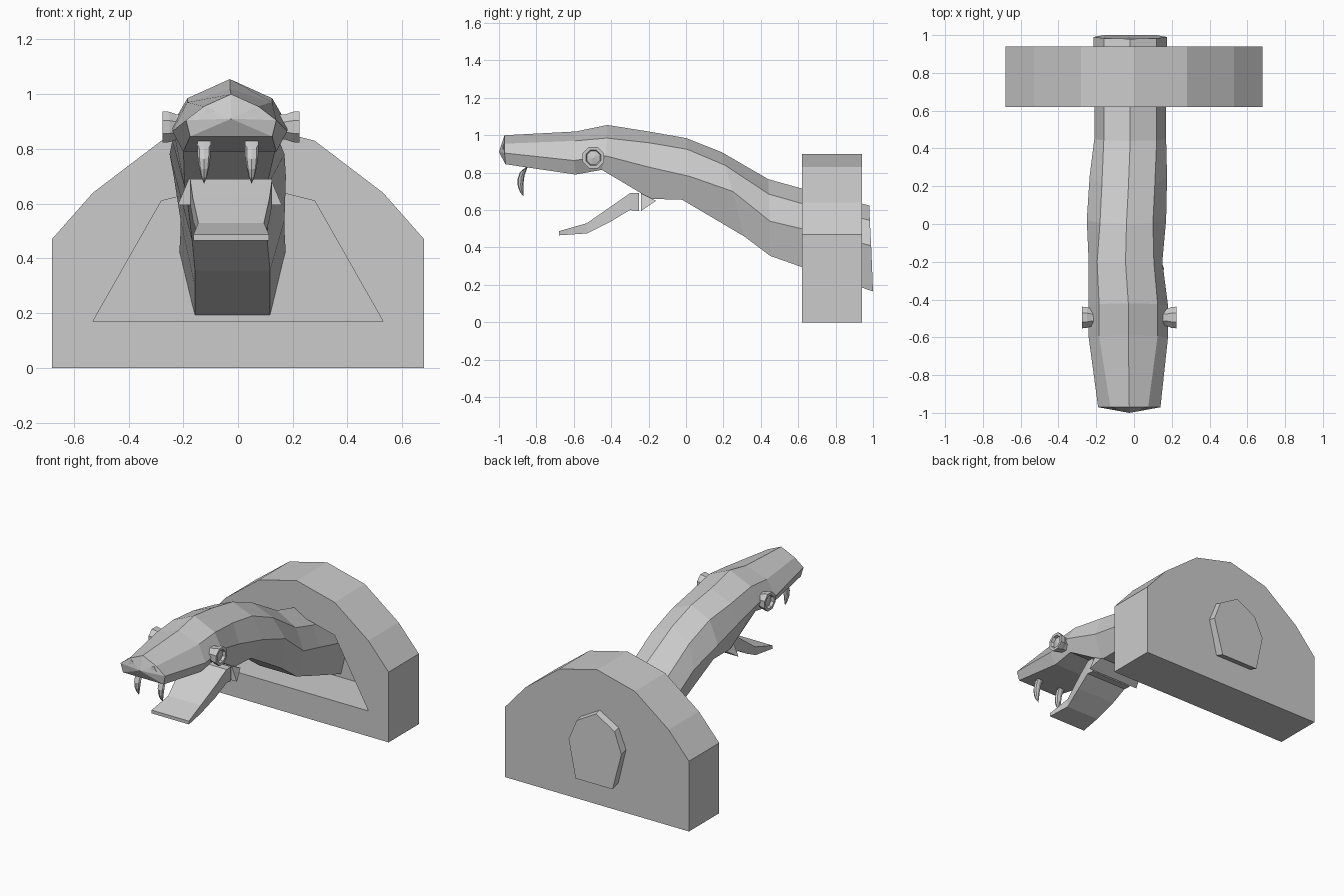
import bpy, bmesh
from math import sin, cos, pi

if "Cube" in bpy.data.objects:
    bpy.data.objects.remove(bpy.data.objects["Cube"])

CX = -0.025  # the animal sits slightly left of the plaque centre


def finish(bm, name):
    bmesh.ops.recalc_face_normals(bm, faces=bm.faces)
    me = bpy.data.meshes.new(name)
    bm.to_mesh(me)
    bm.free()
    ob = bpy.data.objects.new(name, me)
    bpy.context.collection.objects.link(ob)
    return ob


def loft(name, rings, tip=None):
    """Skin equal-sized rings of points; close the end with a cap or a point."""
    bm = bmesh.new()
    vr = [[bm.verts.new(p) for p in r] for r in rings]
    n = len(vr[0])
    for a, b in zip(vr, vr[1:]):
        for i in range(n):
            j = (i + 1) % n
            bm.faces.new((a[i], a[j], b[j], b[i]))
    bm.faces.new(vr[0])
    if tip:
        t = bm.verts.new(tip)
        for i in range(n):
            bm.faces.new((vr[-1][i], vr[-1][(i + 1) % n], t))
    else:
        bm.faces.new(vr[-1])
    return finish(bm, name)


# Wall plaque with a deep recess in the front
half = [(0.68, 0), (0.68, 0.47), (0.53, 0.64), (0.28, 0.83), (0, 0.90)]
hole = [(0.53, 0.17), (0.28, 0.61), (0, 0.68)]


def mirrored(pts):
    return pts + [(-x, z) for x, z in reversed(pts[:-1])]


bm = bmesh.new()
outer, inner = mirrored(half), mirrored(hole)
of = [bm.verts.new((x, 0.62, z)) for x, z in outer]
ob_ = [bm.verts.new((x, 0.94, z)) for x, z in outer]
hf = [bm.verts.new((x, 0.62, z)) for x, z in inner]
hb = [bm.verts.new((x, 0.92, z)) for x, z in inner]
for a, b in ((of, ob_), (hf, hb)):
    for i in range(len(a)):
        j = (i + 1) % len(a)
        bm.faces.new((a[i], a[j], b[j], b[i]))
bm.faces.new(ob_)
bm.faces.new(hb)
edges = [bm.edges.get((l[i], l[i - 1])) for l in (of, hf) for i in range(len(l))]
bmesh.ops.triangle_fill(bm, edges=edges, use_beauty=True)
finish(bm, "wall_plaque")

# Neck and head: seven-sided sections from the back end to the snout
# (cx, top yz, middle yz, bottom yz, shoulder drop, half widths)
sections = [
    (-0.02, (0.98, 0.625), (0.99, 0.41), (1.0, 0.165), 0.08, 0.14, 0.195, 0.137),
    (-0.02, (0.62, 0.715), (0.62, 0.50), (0.62, 0.295), 0.08, 0.14, 0.19, 0.137),
    (-0.02, (0.44, 0.765), (0.45, 0.54), (0.45, 0.355), 0.08, 0.14, 0.19, 0.137),
    (-0.03, (0.19, 0.91), (0.25, 0.70), (0.31, 0.46), 0.07, 0.14, 0.205, 0.137),
    (-0.04, (0.0, 0.985), (0.02, 0.78), (-0.02, 0.655), 0.06, 0.14, 0.21, 0.15),
    (-0.045, (-0.2, 1.02), (-0.2, 0.83), (-0.19, 0.66), 0.06, 0.15, 0.195, 0.15),
    (-0.03, (-0.42, 1.055), (-0.43, 0.89), (-0.45, 0.815), 0.07, 0.155, 0.21, 0.17),
    (-0.03, (-0.59, 1.02), (-0.60, 0.865), (-0.59, 0.79), 0.05, 0.155, 0.21, 0.17),
    (-0.025, (-0.97, 1.0), (-0.97, 0.905), (-0.965, 0.845), 0.045, 0.10, 0.165, 0.15),
]
rings = []
for cx, (yt, zt), (ym, zm), (yb, zb), drop, wu, wm, wb in sections:
    yu = yt + (ym - yt) * 0.3
    right = [(wu, yu, zt - drop), (wm, ym, zm), (wb, yb, zb)]
    rings.append([(cx, yt, zt)] + [(cx + w, y, z) for w, y, z in right]
                 + [(cx - w, y, z) for w, y, z in reversed(right)])
loft("head_and_neck", rings, tip=(-0.025, -1.0, 0.91))

# Lower jaw: rectangular sections (y, top, bottom, half width)
jaw = [(-0.25, 0.69, 0.595, 0.15), (-0.30, 0.69, 0.60, 0.15), (-0.40, 0.62, 0.54, 0.14),
       (-0.53, 0.53, 0.475, 0.12), (-0.68, 0.487, 0.465, 0.138)]
loft("lower_jaw", [[(CX - w, y, t), (CX + w, y, t), (CX + w, y, b), (CX - w, y, b)]
                   for y, t, b, w in jaw])

# Jaw hinge wedge, flaring sideways at the bottom
loft("jaw_hinge", [[(-0.03 + s * 0.19, -0.24, 0.595), (-0.03 + s * 0.15, -0.24, 0.69),
                    (-0.03 + s * 0.16, -0.16, 0.65)] for s in (-1, 1)])

for s, side in ((-1, "left"), (1, "right")):
    # Eyes: flared eight-sided cups with a low pupil
    eye = [(0.165, 0.05), (0.20, 0.05), (0.225, 0.06), (0.25, 0.062),
           (0.25, 0.044), (0.232, 0.038)]
    loft("eye_" + side, [[(CX + s * x, -0.495 + r * cos(pi / 8 + i * pi / 4),
                           0.88 + r * sin(pi / 8 + i * pi / 4)) for i in range(8)]
                         for x, r in eye], tip=(CX + s * 0.24, -0.495, 0.88))

    # Fangs: curved, tapering tubes (y, z, radius)
    fx = -0.037 + s * 0.087
    path = [(-0.84, 0.84, 0.024), (-0.868, 0.815, 0.025), (-0.882, 0.775, 0.024),
            (-0.884, 0.735, 0.019), (-0.878, 0.70, 0.011)]
    loft("fang_" + side, [[(fx + r * cos(i * pi / 4), y + r * 0.8 * sin(i * pi / 4),
                            z + r * 0.5 * sin(i * pi / 4)) for i in range(8)]
                          for y, z, r in path], tip=(fx, -0.868, 0.672))

    # Nostrils: thin slanted triangles on the snout
    loft("nostril_" + side, [[(CX + s * x, y + d, z) for x, y, z in
                              ((0.035, -0.987, 0.925), (0.105, -0.978, 0.925), (0.085, -0.977, 0.953))]
                             for d in (0, 0.012)])
